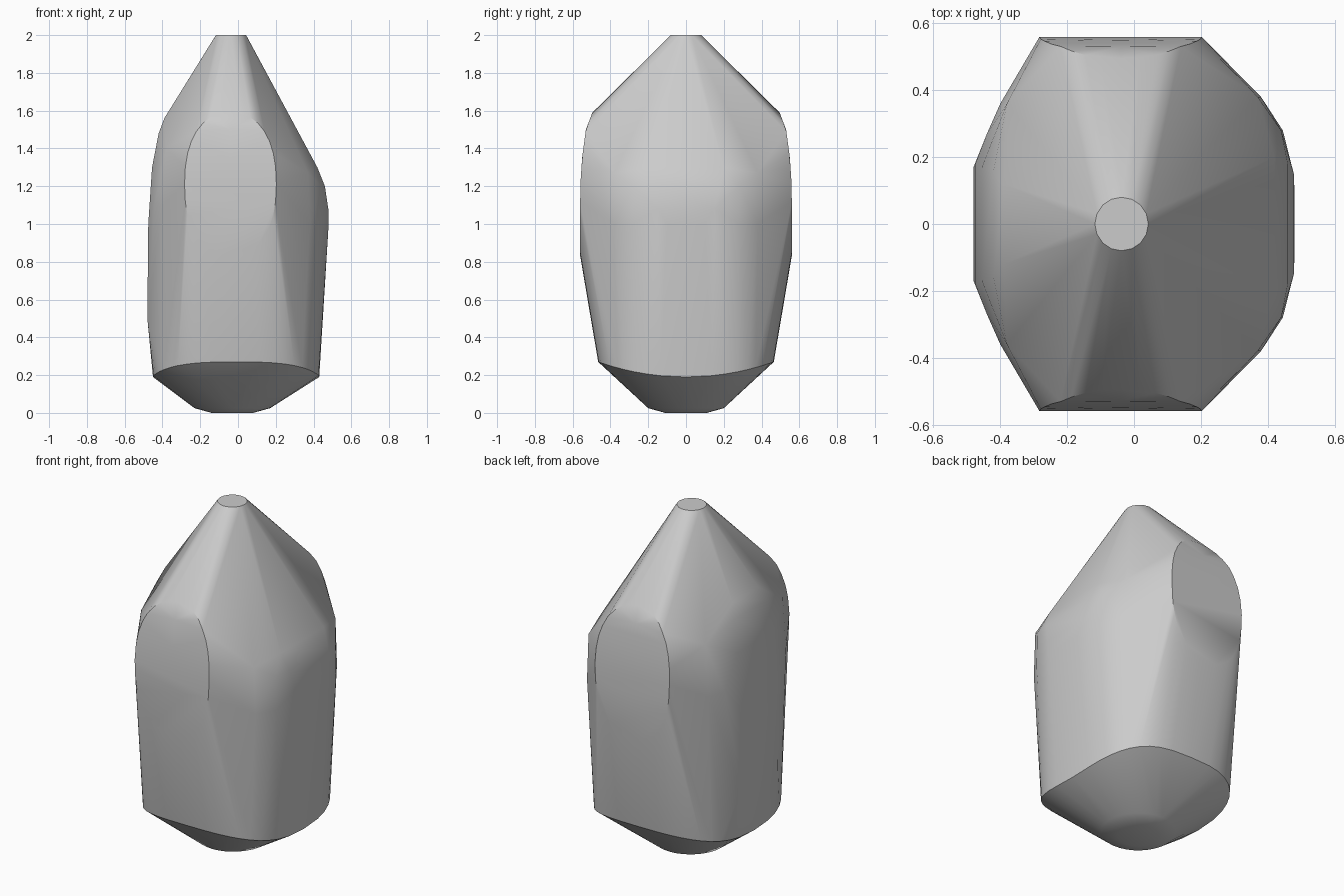
import bpy, bmesh, math

cube = bpy.data.objects.get("Cube")
if cube:
    bpy.data.objects.remove(cube, do_unlink=True)

grey = bpy.data.materials.new("plain grey")
grey.use_nodes = True
grey.diffuse_color = (0.6, 0.6, 0.6, 1)
grey.node_tree.nodes["Principled BSDF"].inputs["Base Color"].default_value = (0.6, 0.6, 0.6, 1)


def oval(cx, rx, ry, power=2, count=32):
    """Points around a rounded-square outline."""
    points = []
    for i in range(count):
        a = 2 * math.pi * i / count
        c, s = math.cos(a), math.sin(a)
        points.append((cx + rx * math.copysign(abs(c) ** (2 / power), c),
                       ry * math.copysign(abs(s) ** (2 / power), s)))
    return points


def cap_depth(z):
    """Depth of the front and back caps, curving in towards the top."""
    profile = [(0.80, 0.56), (1.2, 0.56), (1.35, 0.55), (1.5, 0.53), (1.61, 0.488)]
    for (z0, y0), (z1, y1) in zip(profile, profile[1:]):
        if z <= z1:
            return y0 + (y1 - y0) * (z - z0) / (z1 - z0)
    return profile[-1][1]


points = []

# Flat tip and rounded foot
points += [(x, y, 2) for x, y in oval(-0.037, 0.08, 0.08, 2, 16)]
points += [(x, y, 0) for x, y in oval(-0.03, 0.11, 0.11)]
points += [(x, y, 0.025) for x, y in oval(-0.03, 0.2, 0.2)]

# Lower rim, higher at the front and back than at the sides
points += [(x, y, 0.19 + 0.08 * (y / 0.465) ** 2)
           for x, y in oval(-0.01, 0.44, 0.465, 3, 40)]

# Front and back caps
for x, dz in oval(-0.04, 0.243, 0.38, 2.3):
    z = 1.21 + dz
    points += [(x, side * cap_depth(z), z) for side in (-1, 1)]
for z in (0.95, 1.2, 1.35, 1.5):
    points += [(-0.04, side * cap_depth(z), z) for side in (-1, 1)]

# Side walls and shoulders: x, half width, z
left_wall = [(0.48, 0.1, 1.0), (0.478, 0.15, 1.08), (0.46, 0.18, 1.2), (0.42, 0.2, 1.3),
             (0.445, 0.28, 1.0), (0.44, 0.28, 1.2), (0.38, 0.38, 1.0), (0.37, 0.38, 1.27)]
right_wall = [(-0.48, 0.17, 0.5), (-0.475, 0.18, 1.0), (-0.455, 0.17, 1.3),
              (-0.42, 0.16, 1.48), (-0.39, 0.12, 1.56), (-0.44, 0.27, 1.1),
              (-0.4, 0.36, 1.1), (-0.38, 0.36, 1.4)]
for x, y, z in left_wall + right_wall:
    points += [(x, y, z), (x, -y, z)]

# Wrap one faceted skin around the outlines
mesh = bpy.data.meshes.new("body")
bm = bmesh.new()
for p in points:
    bm.verts.new(p)
bmesh.ops.remove_doubles(bm, verts=bm.verts, dist=0.002)
bmesh.ops.convex_hull(bm, input=bm.verts)
bmesh.ops.delete(bm, geom=[v for v in bm.verts if not v.link_faces], context='VERTS')
bmesh.ops.dissolve_limit(bm, angle_limit=math.radians(1), verts=bm.verts, edges=bm.edges)
bmesh.ops.recalc_face_normals(bm, faces=bm.faces)
bm.to_mesh(mesh)
bm.free()
mesh.materials.append(grey)

body = bpy.data.objects.new("body", mesh)
bpy.context.collection.objects.link(body)
bpy.context.view_layer.objects.active = body
body.select_set(True)
bpy.ops.object.shade_smooth_by_angle(angle=math.radians(30))
